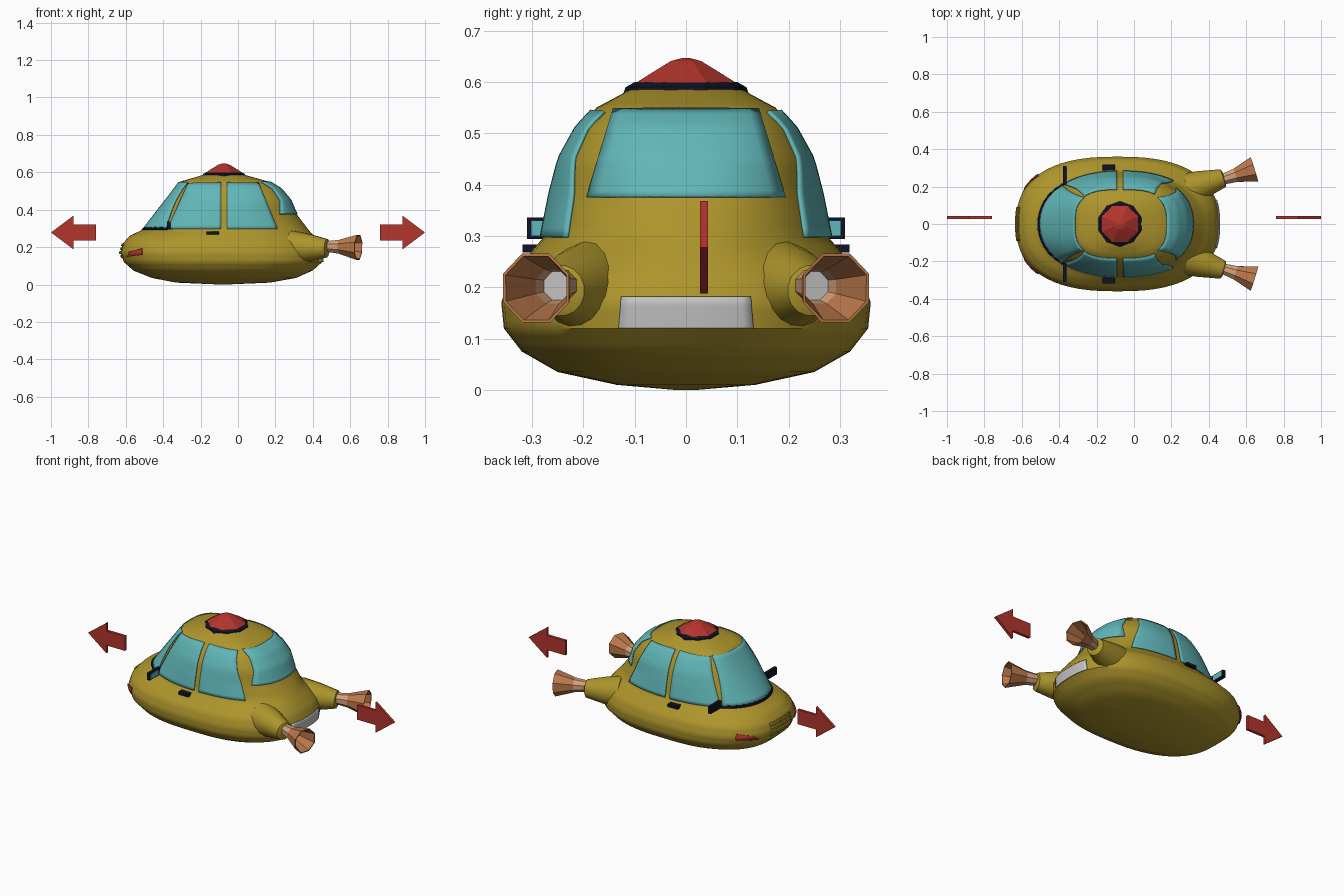
import bpy, bmesh, math
from mathutils import Vector

cube = bpy.data.objects.get("Cube")
if cube:
    bpy.data.objects.remove(cube, do_unlink=True)


def material(name, r, g, b):
    m = bpy.data.materials.new(name)
    m.use_nodes = True
    m.diffuse_color = (r, g, b, 1)
    bsdf = next(n for n in m.node_tree.nodes if n.type == 'BSDF_PRINCIPLED')
    bsdf.inputs["Base Color"].default_value = (r, g, b, 1)
    bsdf.inputs["Roughness"].default_value = 0.7
    return m


YELLOW = material("mustard yellow", 0.42, 0.30, 0.025)
GLASS = material("teal glass", 0.12, 0.47, 0.48)
RED = material("red", 0.45, 0.035, 0.025)
BLACK = material("navy black", 0.005, 0.006, 0.02)
GREY = material("light grey", 0.55, 0.55, 0.55)
COPPER = material("copper", 0.50, 0.19, 0.07)
PEACH = material("pale copper", 0.65, 0.36, 0.20)


def finish(name, bm, mats, angle=35):
    me = bpy.data.meshes.new(name)
    bm.to_mesh(me)
    bm.free()
    for m in mats:
        me.materials.append(m)
    for p in me.polygons:
        p.use_smooth = angle > 0
    if angle > 0:
        me.set_sharp_from_angle(angle=math.radians(angle))
    ob = bpy.data.objects.new(name, me)
    bpy.context.scene.collection.objects.link(ob)
    return ob


def loft(bm, rings, cap_start=True, cap_end=True):
    """Bridge closed rings of points; returns the faces band by band."""
    vs = [[bm.verts.new(p) for p in ring] for ring in rings]
    n = len(vs[0])
    bands = [[bm.faces.new((a[i], a[(i + 1) % n], b[(i + 1) % n], b[i]))
              for i in range(n)] for a, b in zip(vs, vs[1:])]
    if cap_start:
        bm.faces.new(vs[0][::-1])
    if cap_end:
        bands.append([bm.faces.new(vs[-1])])
    return bands


# Shell levels: height, nose x, tail x, half width, squareness
LEVELS = [
    (0.0, -0.10, -0.06, 0.02, 2.0), (0.01, -0.33, 0.17, 0.135, 2.2),
    (0.035, -0.46, 0.31, 0.25, 2.4), (0.075, -0.56, 0.40, 0.32, 2.5),
    (0.12, -0.61, 0.45, 0.355, 2.5), (0.17, -0.63, 0.455, 0.36, 2.5),
    (0.22, -0.615, 0.435, 0.345, 2.5), (0.26, -0.58, 0.405, 0.31, 2.4),
    (0.295, -0.505, 0.375, 0.28, 2.2), (0.38, -0.44, 0.31, 0.263, 2.3),
    (0.45, -0.385, 0.28, 0.245, 2.5), (0.51, -0.34, 0.23, 0.212, 2.7),
    (0.55, -0.31, 0.165, 0.175, 3.0), (0.585, -0.19, 0.04, 0.11, 2.5),
    (0.597, -0.12, -0.04, 0.04, 2.0)]


def level(z):
    for a, b in zip(LEVELS, LEVELS[1:]):
        if z <= b[0]:
            t = (z - a[0]) / (b[0] - a[0])
            x0, x1, w, n = (p + (q - p) * t for p, q in zip(a[1:], b[1:]))
            return (x0 + x1) / 2, (x1 - x0) / 2, w, n


def shell_ring(z, segs=64):
    cx, rx, w, n = level(z)
    pts = []
    for i in range(segs):
        a = math.tau * i / segs
        c, s = math.cos(a), math.sin(a)
        pts.append((cx + rx * math.copysign(abs(c) ** (2 / n), c),
                    w * math.copysign(abs(s) ** (2 / n), s), z))
    return pts


def on_side(x, z, sign):
    cx, rx, w, n = level(z)
    t = min(abs((x - cx) / rx), 1)
    return x, sign * w * (1 - t ** n) ** (1 / n), z


def on_end(y, z, sign):
    cx, rx, w, n = level(z)
    t = min(abs(y / w), 1)
    return cx + sign * rx * (1 - t ** n) ** (1 / n), y, z


def plate(name, place, sign, corners, mat, n=14):
    """Thin plate hugging the shell, bounded by four (across, height) corners."""
    bm = bmesh.new()
    a, b, c, d = (Vector(p) for p in corners)
    grid = []
    for j in range(n + 1):
        lo, hi = a.lerp(d, j / n), b.lerp(c, j / n)
        grid.append([bm.verts.new(place(*lo.lerp(hi, i / n), sign)) for i in range(n + 1)])
    for r, s in zip(grid, grid[1:]):
        for i in range(n):
            bm.faces.new((r[i], r[i + 1], s[i + 1], s[i]))
    bm.normal_update()
    mid = list(bm.faces)[len(bm.faces) // 2]
    if mid.normal.dot(mid.calc_center_median() - Vector((-0.07, 0, 0.2))) < 0:
        bmesh.ops.reverse_faces(bm, faces=bm.faces[:])
        bm.normal_update()
    for v in bm.verts:
        v.co += v.normal * 0.003
    ob = finish(name, bm, [mat])
    sol = ob.modifiers.new("thickness", 'SOLIDIFY')
    sol.thickness, sol.offset = 0.006, 0
    return ob


def lathe(name, profile, base, axis, segs, mats, bands=(), angle=35, **caps):
    """Turn (distance, radius) pairs about an axis; bands give material slots."""
    bm = bmesh.new()
    turn = Vector(axis).to_track_quat('Z', 'Y')
    rings = []
    for d, r in profile:
        rings.append([Vector(base) + turn @ Vector((r * math.cos(a), r * math.sin(a), d))
                      for a in (math.tau * (i + 0.5) / segs for i in range(segs))])
    made = loft(bm, rings, **caps)
    for faces, slot in zip(made, bands):
        for f in faces:
            f.material_index = slot
    return finish(name, bm, mats, angle)


def box(name, centre, size, mat):
    bm = bmesh.new()
    bmesh.ops.create_cube(bm, size=1)
    bmesh.ops.scale(bm, vec=size, verts=bm.verts)
    bmesh.ops.translate(bm, vec=centre, verts=bm.verts)
    return finish(name, bm, [mat], 0)


# Body shell, with in-between rings so the plates follow it closely
heights = [a[0] + (b[0] - a[0]) * k / 3 for a, b in zip(LEVELS, LEVELS[1:]) for k in range(3)]
shell = bmesh.new()
loft(shell, [shell_ring(z) for z in heights + [LEVELS[-1][0]]])
finish("body_shell", shell, [YELLOW], 40)

# Front and rear glass, wiper strip, rear panel, grille
plate("windshield", on_end, -1, [(-0.205, 0.3), (0.205, 0.3), (0.14, 0.545), (-0.14, 0.545)], GLASS)
plate("rear_window", on_end, 1, [(-0.19, 0.375), (0.19, 0.375), (0.14, 0.545), (-0.14, 0.545)], GLASS)
plate("windshield_trim", on_end, -1, [(-0.215, 0.291), (0.215, 0.291), (0.21, 0.304), (-0.21, 0.304)], BLACK)
plate("rear_panel", on_end, 1, [(-0.13, 0.12), (0.13, 0.12), (0.125, 0.18), (-0.125, 0.18)], GREY)
for k in range(4):
    z = 0.145 + 0.02 * k
    plate("grille_slat", on_end, -1, [(-0.09, z), (0.09, z), (0.09, z + 0.012), (-0.09, z + 0.012)], YELLOW)

# Parts found on both sides
for sign, side in ((1, "left"), (-1, "right")):
    plate(side + "_front_window", on_side, sign,
          [(-0.375, 0.297), (-0.09, 0.297), (-0.09, 0.543), (-0.265, 0.54)], GLASS)
    plate(side + "_back_window", on_side, sign,
          [(-0.06, 0.297), (0.21, 0.297), (0.11, 0.54), (-0.06, 0.543)], GLASS)
    plate(side + "_lamp", on_side, sign,
          [(-0.59, 0.15), (-0.51, 0.16), (-0.51, 0.192), (-0.578, 0.174)], RED)
    box(side + "_door_handle", (-0.135, sign * 0.302, 0.276), (0.065, 0.034, 0.016), BLACK)
    box(side + "_mirror", (-0.37, sign * 0.26, 0.315), (0.018, 0.1, 0.042), BLACK)
    box(side + "_mirror_glass", (-0.36, sign * 0.267, 0.315), (0.004, 0.07, 0.03), GLASS)

    # Thruster pod blending out of the tail, then the flared nozzle
    axis = (0.95, sign * 0.30, -0.03)
    lathe(side + "_thruster_pod", [(0, 0.09), (0.08, 0.078), (0.15, 0.062), (0.2, 0.05), (0.208, 0.03)],
          (0.285, sign * 0.185, 0.2), axis, 16, [YELLOW], angle=50)
    lathe(side + "_thruster_nozzle",
          [(0, 0.03), (0.075, 0.04), (0.18, 0.073), (0.18, 0.067), (0.075, 0.036), (0.04, 0.03)],
          (0.472, sign * 0.238, 0.204), axis, 8, [PEACH, COPPER, GREY], (0, 1, 1, 1, 0, 2), angle=0)

# Roof beacon
lathe("beacon_base", [(0, 0.122), (0.012, 0.118), (0.022, 0.1)], (-0.075, 0, 0.578), (0, 0, 1), 10, [BLACK], angle=0)
lathe("beacon_dome", [(0, 0.105), (0.025, 0.062), (0.042, 0.032), (0.048, 0.008)],
      (-0.075, 0, 0.599), (0, 0, 1), 8, [RED], angle=0)

# Direction arrows ahead and behind
outline = [(1, 0), (0.88, 0.09), (0.88, 0.043), (0.76, 0.043),
           (0.76, -0.043), (0.88, -0.043), (0.88, -0.09)]
for sign, name in ((-1, "front_arrow"), (1, "rear_arrow")):
    bm = bmesh.new()
    loft(bm, [[(sign * x, y, 0.278 + z) for x, z in outline] for y in (0.027, 0.043)])
    bmesh.ops.recalc_face_normals(bm, faces=bm.faces[:])
    finish(name, bm, [RED], 0)
